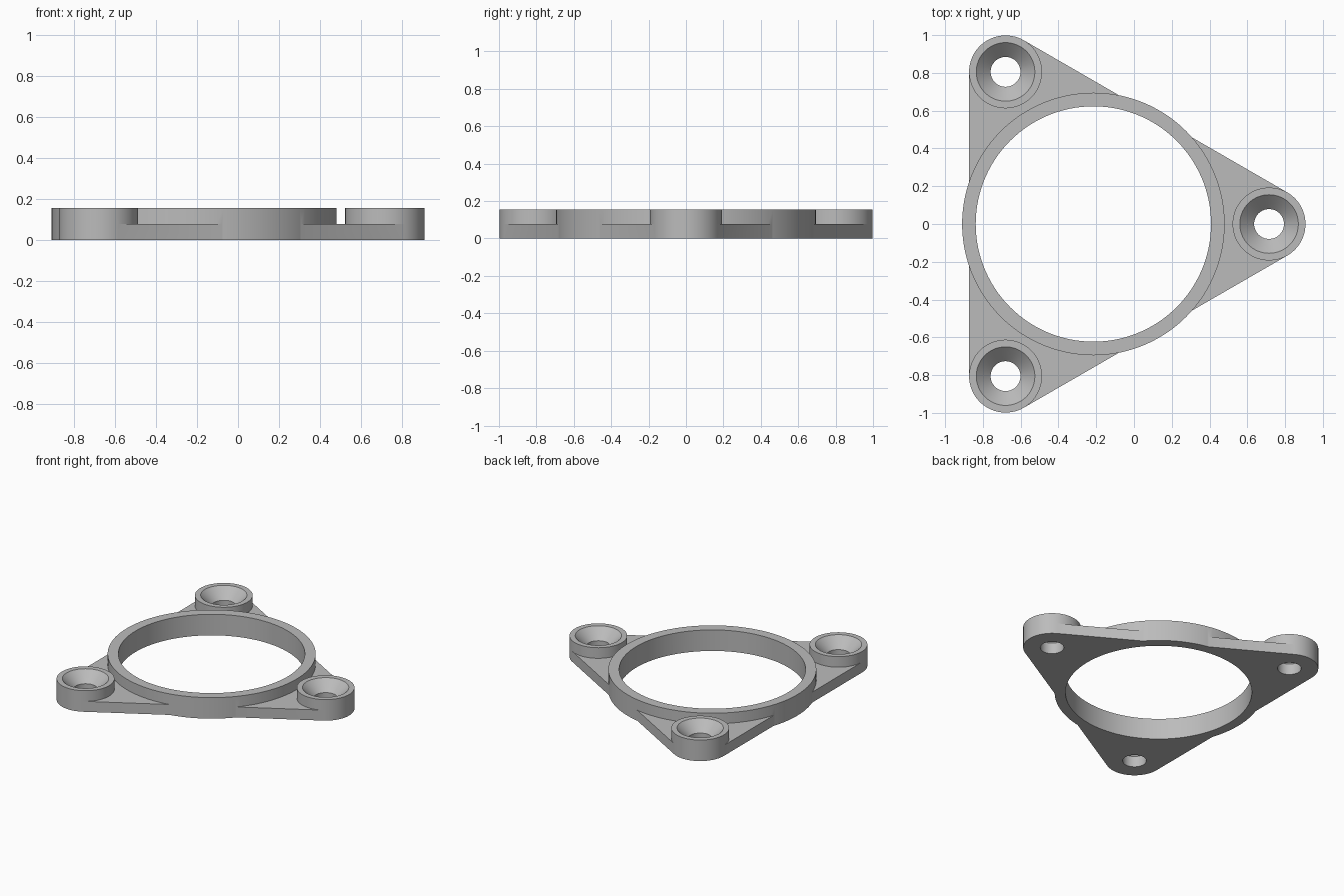
import bpy, bmesh, math

if "Cube" in bpy.data.objects:
    bpy.data.objects.remove(bpy.data.objects["Cube"])

CX = -0.215                 # ring centre on x
TOP, WEB = 0.155, 0.077     # full height, web plate height
ARM, BOSS = 0.93, 0.193     # hole distance from ring centre, boss radius
ANGLES = [0, 120, 240]

grey = bpy.data.materials.new("plain grey")
grey.diffuse_color = (0.5, 0.5, 0.5, 1)
grey.use_nodes = True
grey.node_tree.nodes["Principled BSDF"].inputs["Base Color"].default_value = grey.diffuse_color


def circle(cx, cy, r, a0=0, a1=355, step=5):
    return [(cx + r * math.cos(math.radians(a)), cy + r * math.sin(math.radians(a)))
            for a in range(a0, a1 + 1, step)]


def loft(name, sections):
    """Closed solid through a list of (outline, z) sections."""
    bm = bmesh.new()
    rings = [[bm.verts.new((x, y, z)) for x, y in pts] for pts, z in sections]
    n = len(rings[0])
    for low, high in zip(rings, rings[1:]):
        for i in range(n):
            j = (i + 1) % n
            bm.faces.new((low[i], low[j], high[j], high[i]))
    bm.faces.new(rings[0][::-1])
    bm.faces.new(rings[-1])
    mesh = bpy.data.meshes.new(name)
    bm.to_mesh(mesh)
    bm.free()
    mesh.materials.append(grey)
    obj = bpy.data.objects.new(name, mesh)
    bpy.context.collection.objects.link(obj)
    return obj


def combine(body, tool, operation):
    mod = body.modifiers.new(operation, 'BOOLEAN')
    mod.operation, mod.object, mod.solver = operation, tool, 'EXACT'
    bpy.ops.object.modifier_apply(modifier=mod.name)
    bpy.data.objects.remove(tool)


centres = [(CX + ARM * math.cos(math.radians(a)), ARM * math.sin(math.radians(a)))
           for a in ANGLES]

# Web plate: rounded triangle wrapped around the three bosses
outline = []
for (x, y), a in zip(centres, ANGLES):
    outline += circle(x, y, BOSS, a - 60, a + 60)
flange = loft("mounting_flange", [(outline, 0), (outline, WEB)])
bpy.context.view_layer.objects.active = flange
flange.select_set(True)

# Raised ring and screw bosses
ring = circle(CX, 0, 0.695, 0, 357, 3)
combine(flange, loft("ring_wall", [(ring, 0), (ring, TOP)]), 'UNION')
for x, y in centres:
    boss = circle(x, y, BOSS)
    combine(flange, loft("screw_boss", [(boss, 0), (boss, TOP)]), 'UNION')

# Central bore
bore = circle(CX, 0, 0.623, 0, 357, 3)
combine(flange, loft("bore_cutter", [(bore, -0.1), (bore, 0.3)]), 'DIFFERENCE')

# Countersunk screw holes
for x, y in centres:
    hole, rim = circle(x, y, 0.079), circle(x, y, 0.155)
    combine(flange, loft("screw_cutter", [(hole, -0.1), (hole, 0.08), (rim, TOP), (rim, 0.3)]),
            'DIFFERENCE')

bpy.ops.object.shade_smooth_by_angle(angle=math.radians(30))
